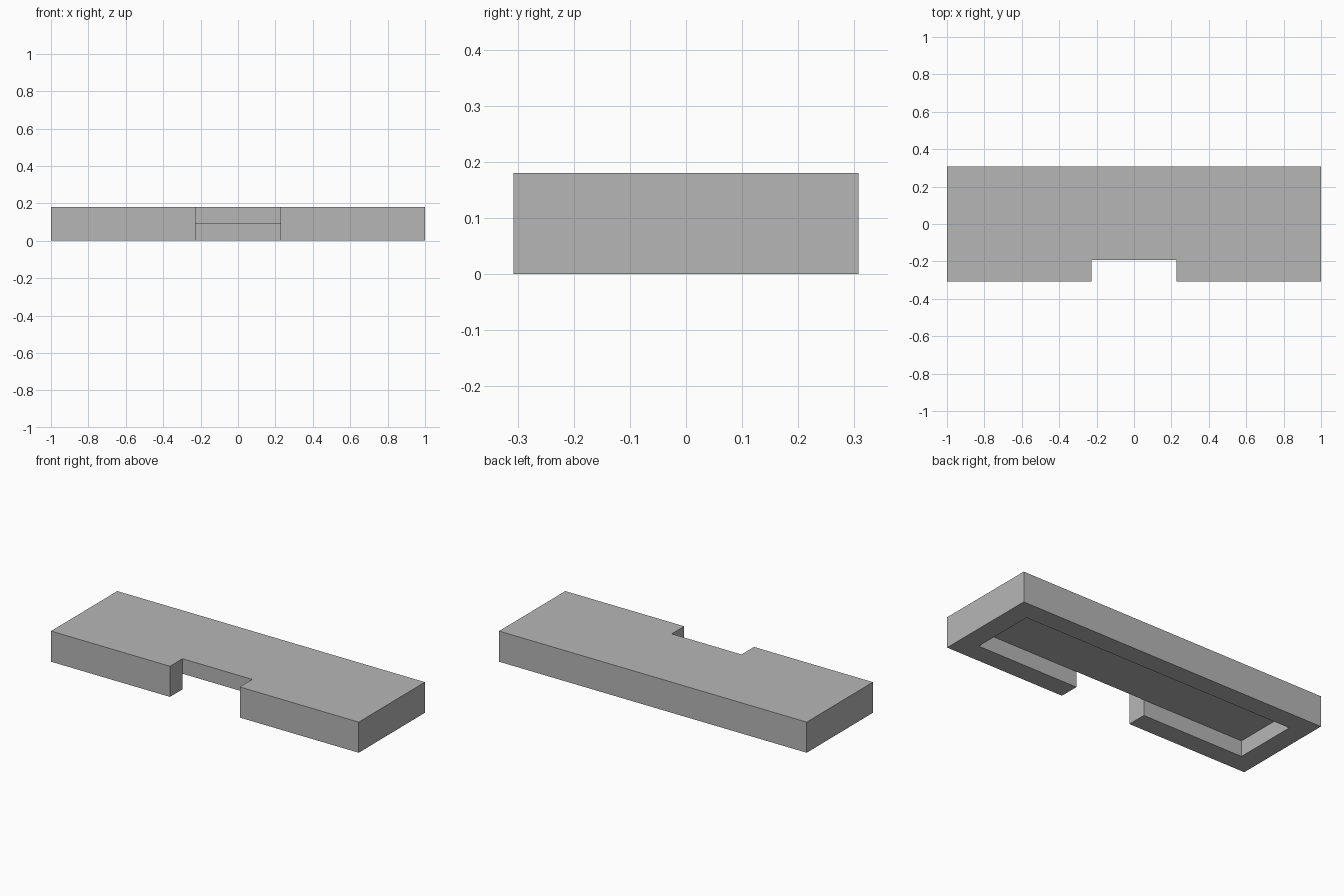
import bpy
import bmesh

cube = bpy.data.objects.get("Cube")
if cube:
    bpy.data.objects.remove(cube, do_unlink=True)

HALF_X, HALF_Y = 1.0, 0.3075      # outer footprint
WALL = 0.116                      # rim thickness
NOTCH = 0.227                     # half width of the front notch
TOP, CEILING = 0.18, 0.092        # slab top and recess ceiling
IN_X, IN_Y = HALF_X - WALL, HALF_Y - WALL

# Single flat colour
grey = bpy.data.materials.new("plain_grey")
grey.use_nodes = True
colour = (0.47, 0.47, 0.47, 1)
grey.diffuse_color = colour
grey.node_tree.nodes["Principled BSDF"].inputs["Base Color"].default_value = colour

bm = bmesh.new()


def path(half, z):
    """Right half of an outline from back to front, then its mirror."""
    pts = half + [(-x, y) for x, y in reversed(half)]
    return [bm.verts.new((x, y, z)) for x, y in pts]


def walls(lower, upper):
    """Quads between two matching open rows of points."""
    for i in range(len(lower) - 1):
        bm.faces.new((lower[i], lower[i + 1], upper[i + 1], upper[i]))


# Outlines start at the notch, so the wall rows stay open there
outer = [(NOTCH, -IN_Y), (NOTCH, -HALF_Y), (HALF_X, -HALF_Y), (HALF_X, HALF_Y)]
inner = [(NOTCH, -IN_Y), (IN_X, -IN_Y), (IN_X, IN_Y)]
outer_low, outer_top = path(outer, 0), path(outer, TOP)
inner_low, inner_top = path(inner, 0), path(inner, CEILING)

bm.faces.new(outer_top)                               # slab top
bm.faces.new(inner_top)                               # recess ceiling
bm.faces.new(outer_low + inner_low[::-1])             # C-shaped underside rim
walls(outer_low, outer_top)                           # outside walls
walls(inner_low, inner_top)                           # recess walls
bm.faces.new((inner_top[0], inner_top[-1], outer_top[-1], outer_top[0]))  # notch back

bmesh.ops.remove_doubles(bm, verts=bm.verts[:], dist=0.0001)
bmesh.ops.recalc_face_normals(bm, faces=bm.faces[:])

mesh = bpy.data.meshes.new("notched_slab")
bm.to_mesh(mesh)
bm.free()
mesh.materials.append(grey)
slab = bpy.data.objects.new("notched_slab", mesh)
bpy.context.collection.objects.link(slab)
